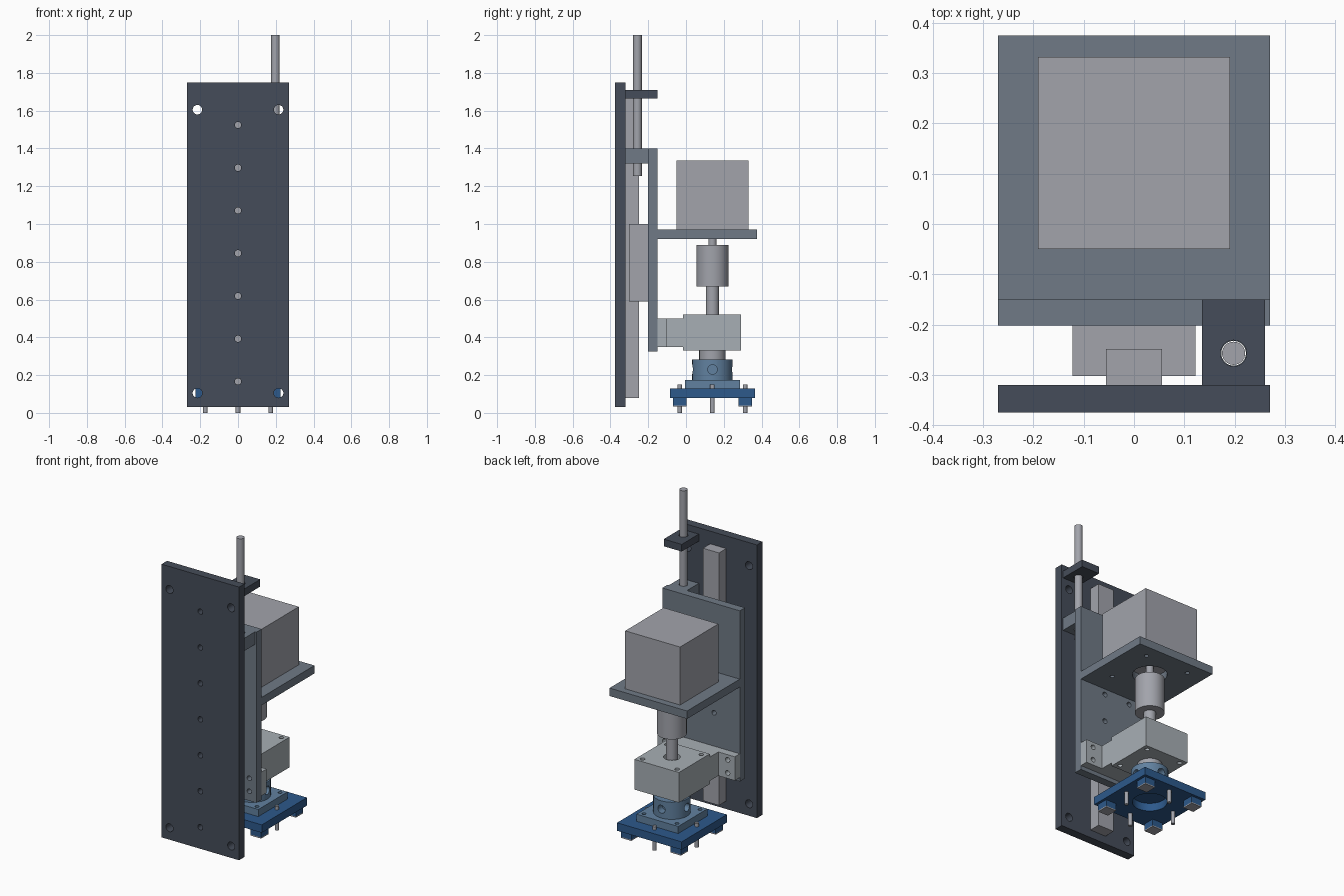
import bpy, bmesh, math
from mathutils import Matrix, Vector

if "Cube" in bpy.data.objects:
    bpy.data.objects.remove(bpy.data.objects["Cube"])


def material(name, rgb):
    m = bpy.data.materials.new(name)
    m.diffuse_color = (*rgb, 1)
    m.use_nodes = True
    m.node_tree.nodes["Principled BSDF"].inputs["Base Color"].default_value = m.diffuse_color
    return m


DARK = material("dark_steel", (0.06, 0.073, 0.10))
SLATE = material("slate", (0.16, 0.195, 0.24))
BLUE = material("deep_blue", (0.026, 0.10, 0.26))
PALE = material("pale_blue", (0.12, 0.22, 0.35))
METAL = material("metal", (0.36, 0.37, 0.41))
ALLOY = material("alloy", (0.39, 0.43, 0.46))

CY = 0.14          # y of the spindle axis
SIGNS = [(sx, sy) for sx in (-1, 1) for sy in (-1, 1)]


def finish(name, bm, mat=None):
    mesh = bpy.data.meshes.new(name)
    bm.to_mesh(mesh)
    bm.free()
    ob = bpy.data.objects.new(name, mesh)
    bpy.context.collection.objects.link(ob)
    if mat:
        mesh.materials.append(mat)
    return ob


def add_box(bm, x, y, z):
    size = Matrix.Diagonal((x[1] - x[0], y[1] - y[0], z[1] - z[0], 1))
    mid = Matrix.Translation((sum(x) / 2, sum(y) / 2, sum(z) / 2))
    bmesh.ops.create_cube(bm, size=1, matrix=mid @ size)


def add_rod(bm, a, b, r):
    a, b = Vector(a), Vector(b)
    rot = (b - a).to_track_quat('Z', 'Y').to_matrix().to_4x4()
    bmesh.ops.create_cone(bm, cap_ends=True, segments=32, radius1=r, radius2=r,
                          depth=(b - a).length, matrix=Matrix.Translation((a + b) / 2) @ rot)


def smooth(ob):
    bpy.ops.object.select_all(action='DESELECT')
    ob.select_set(True)
    bpy.context.view_layer.objects.active = ob
    bpy.ops.object.shade_smooth_by_angle(angle=math.radians(30))


def drill(ob, holes):
    """Cut round holes, each given as (start, end, radius)."""
    bm = bmesh.new()
    for a, b, r in holes:
        add_rod(bm, a, b, r)
    cutter = finish("cutter", bm)
    cutter.hide_render = True
    mod = ob.modifiers.new("holes", 'BOOLEAN')
    mod.operation, mod.solver, mod.object = 'DIFFERENCE', 'EXACT', cutter
    bpy.context.view_layer.objects.active = ob
    bpy.ops.object.modifier_apply(modifier=mod.name)
    bpy.data.objects.remove(cutter)
    smooth(ob)


def box(name, x, y, z, mat, holes=()):
    bm = bmesh.new()
    add_box(bm, x, y, z)
    ob = finish(name, bm, mat)
    if holes:
        drill(ob, holes)
    return ob


def rod(name, x, y, z, r, mat, holes=()):
    bm = bmesh.new()
    add_rod(bm, (x, y, z[0]), (x, y, z[1]), r)
    ob = finish(name, bm, mat)
    if holes:
        drill(ob, holes)
    else:
        smooth(ob)
    return ob


def y_hole(x, z, y0, y1, r):
    return ((x, y0, z), (x, y1, z), r)


def z_hole(x, y, z0, z1, r):
    return ((x, y, z0), (x, y, z1), r)


# Back plate with corner holes and a row of rail screw holes
holes = [y_hole(sx * 0.215, z, -0.4, -0.3, 0.025) for sx in (-1, 1) for z in (0.105, 1.605)]
holes += [y_hole(0, 0.166 + i * 0.2263, -0.4, -0.3, 0.017) for i in range(7)]
box("back_plate", (-0.27, 0.27), (-0.375, -0.32), (0.03, 1.75), DARK, holes)

# Linear rail and carriage
box("rail", (-0.056, 0.056), (-0.32, -0.248), (0.08, 1.67), METAL)
box("carriage", (-0.122, 0.122), (-0.302, -0.2), (0.59, 1.0), METAL)

# Lead screw, top bracket and nut block
RX, RY = 0.198, -0.257
rod("lead_screw", RX, RY, (1.255, 2.0), 0.023, METAL)
box("screw_bracket", (0.135, 0.26), (-0.32, -0.15), (1.665, 1.71), DARK,
    [z_hole(RX, RY, 1.6, 1.8, 0.026)])
box("nut_block", (0.135, 0.26), (-0.32, -0.2), (1.32, 1.4), SLATE,
    [z_hole(RX, RY, 1.25, 1.45, 0.0245)])

# Moving plate and motor shelf
holes = [y_hole(sx * 0.09, z, -0.25, -0.1, 0.015) for sx in (-1, 1) for z in (0.71, 0.885)]
holes += [y_hole(sx * 0.22, z, -0.25, -0.1, 0.015) for sx in (-1, 1) for z in (0.385, 0.467)]
box("moving_plate", (-0.27, 0.27), (-0.202, -0.15), (0.325, 1.4), SLATE, holes)
box("motor_shelf", (-0.27, 0.27), (-0.15, 0.375), (0.92, 0.97), SLATE,
    [z_hole(0, CY, 0.9, 1.0, 0.1)]
    + [z_hole(sx * 0.152, CY + sy * 0.152, 0.9, 1.0, 0.013) for sx, sy in SIGNS])

# Motor, shaft, coupling and spindle
box("motor", (-0.191, 0.191), (-0.05, 0.332), (0.97, 1.335), METAL)
rod("motor_shaft", 0, CY, (0.88, 0.975), 0.022, METAL)
rod("coupling", 0, CY, (0.668, 0.89), 0.085, METAL)
rod("spindle", 0, CY, (0.3, 0.675), 0.035, METAL)

# Bearing block with neck and mounting ears
box("bearing_block", (-0.155, 0.155), (-0.015, 0.292), (0.33, 0.52), ALLOY,
    [z_hole(0, CY, 0.3, 0.55, 0.048)]
    + [z_hole(sx * 0.12, CY + sy * 0.12, 0.3, 0.55, 0.014) for sx, sy in SIGNS])
box("bearing_neck", (-0.155, 0.155), (-0.102, -0.015), (0.35, 0.5), ALLOY)
box("bearing_ears", (-0.27, 0.27), (-0.15, -0.1), (0.35, 0.5), ALLOY,
    [y_hole(sx * 0.22, z, -0.2, -0.05, 0.015) for sx in (-1, 1) for z in (0.385, 0.467)])
rod("spindle_collar", 0, CY, (0.28, 0.335), 0.07, METAL)

# Hub with radial set screw holes, on a square flange
rod("hub", 0, CY, (0.172, 0.283), 0.107, PALE,
    [((dx * 0.06, CY + dy * 0.06, 0.23), (dx * 0.15, CY + dy * 0.15, 0.23), 0.025)
     for dx, dy in ((1, 0), (-1, 0), (0, 1), (0, -1))])
box("hub_flange", (-0.145, 0.145), (CY - 0.145, CY + 0.145), (0.13, 0.175), PALE,
    [z_hole(sx * 0.115, CY + sy * 0.115, 0.1, 0.2, 0.012) for sx, sy in SIGNS])

# Tool plate with central hole, corner feet and pins
box("tool_plate", (-0.225, 0.225), (CY - 0.225, CY + 0.225), (0.08, 0.13), BLUE,
    [z_hole(0, CY, 0.05, 0.1299, 0.1)])
for i, (sx, sy) in enumerate(SIGNS):
    x, y = sx * 0.173, CY + sy * 0.173
    box(f"foot_{i}", (x - 0.036, x + 0.036), (y - 0.036, y + 0.036), (0.04, 0.08), BLUE)
    box(f"foot_pad_{i}", (x - 0.036, x + 0.036), (y - 0.036, y + 0.036), (0.033, 0.04), METAL)
for i in range(4):
    a = i * math.pi / 2
    rod(f"pin_{i}", 0.173 * math.cos(a), CY + 0.173 * math.sin(a), (0.0, 0.15), 0.012, METAL)
